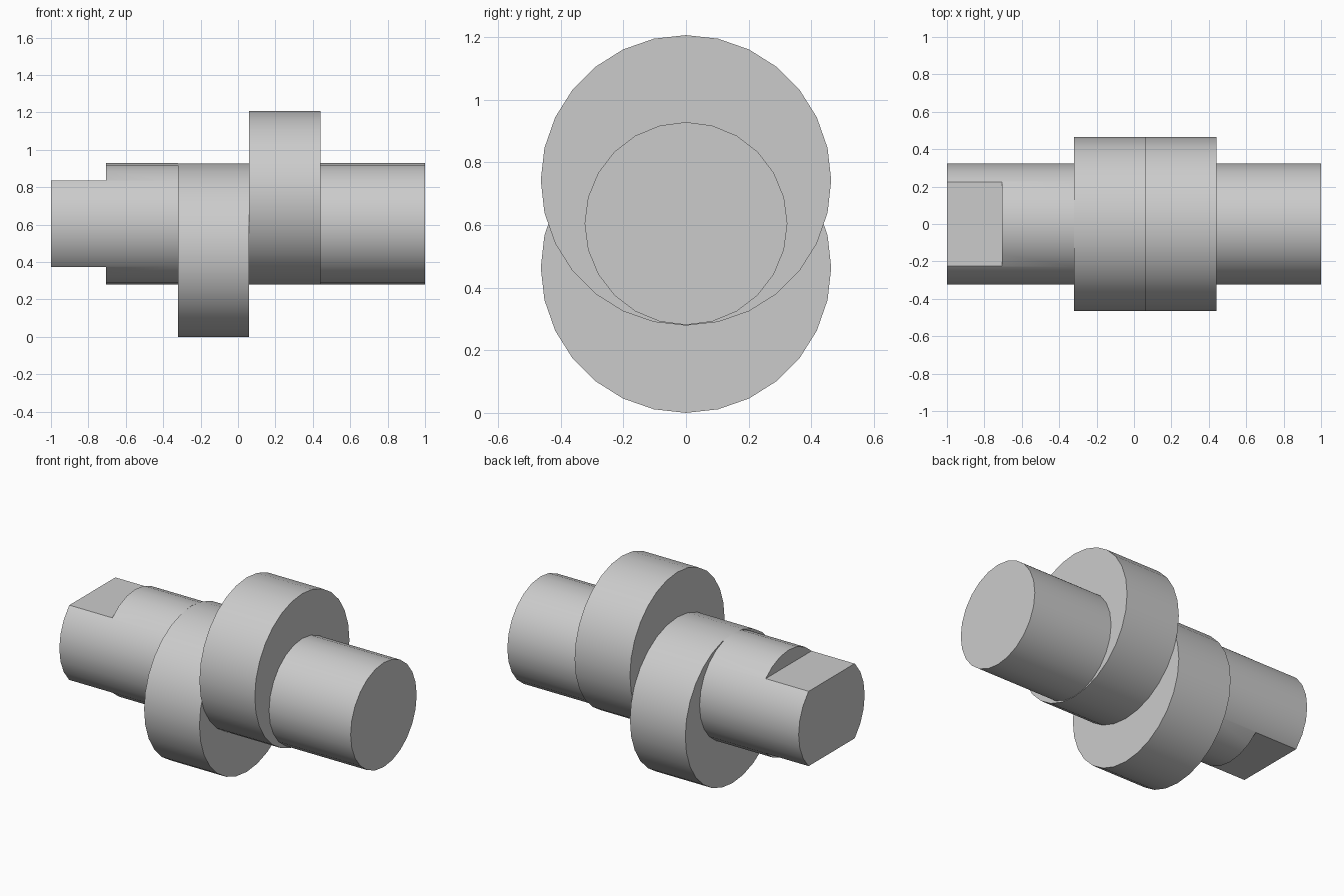
import bpy
import math

# Remove the default cube
cube = bpy.data.objects.get("Cube")
if cube:
    bpy.data.objects.remove(cube, do_unlink=True)

# Single plain metal colour
steel = bpy.data.materials.new("light grey metal")
steel.use_nodes = True
GREY = (0.6, 0.6, 0.6, 1.0)
steel.diffuse_color = GREY
steel.node_tree.nodes["Principled BSDF"].inputs["Base Color"].default_value = GREY

AXIS_Z = 0.605      # height of the shaft axis
SHAFT_R = 0.324
LOBE_R = 0.464
FLAT = 0.232        # half thickness across the flats


def rod(name, x0, x1, z, radius, sides):
    """Cylinder lying along x, with a vertex at its top."""
    bpy.ops.mesh.primitive_cylinder_add(
        vertices=sides, radius=radius, depth=x1 - x0,
        location=((x0 + x1) / 2, 0, z), rotation=(0, math.pi / 2, 0))
    obj = bpy.context.object
    obj.name = name
    obj.data.materials.append(steel)
    bpy.ops.object.transform_apply(location=False, rotation=True, scale=True)
    return obj


# Journals at each end of the shaft
drive_end = rod("drive_journal", -1.0, -0.32, AXIS_Z, SHAFT_R, 24)
plain_end = rod("plain_journal", 0.44, 1.0, AXIS_Z, SHAFT_R, 24)

# Two eccentric discs, offset in opposite directions
lower = rod("lower_eccentric", -0.32, 0.06, LOBE_R, LOBE_R, 28)
upper = rod("upper_eccentric", 0.06, 0.44, 0.743, LOBE_R, 28)

# Flats cut above and below the drive end
for name, side in (("top_flat_cutter", 1), ("bottom_flat_cutter", -1)):
    bpy.ops.mesh.primitive_cube_add(
        size=1, location=(-0.905, 0, AXIS_Z + side * (FLAT + 0.2)))
    cutter = bpy.context.object
    cutter.name = name
    cutter.scale = (0.4, 1.0, 0.4)
    cutter.hide_render = True
    cutter.display_type = 'WIRE'
    bpy.context.view_layer.update()
    cut = drive_end.modifiers.new(name, 'BOOLEAN')
    cut.operation = 'DIFFERENCE'
    cut.solver = 'EXACT'
    cut.object = cutter
    # Apply the cut, then drop the helper
    bpy.ops.object.select_all(action='DESELECT')
    drive_end.select_set(True)
    bpy.context.view_layer.objects.active = drive_end
    bpy.ops.object.modifier_apply(modifier=cut.name)
    bpy.data.objects.remove(cutter, do_unlink=True)

# Smooth barrels with crisp rims
bpy.ops.object.select_all(action='DESELECT')
for obj in (drive_end, plain_end, lower, upper):
    obj.select_set(True)
bpy.context.view_layer.objects.active = drive_end
bpy.ops.object.shade_smooth_by_angle(angle=math.radians(30))
